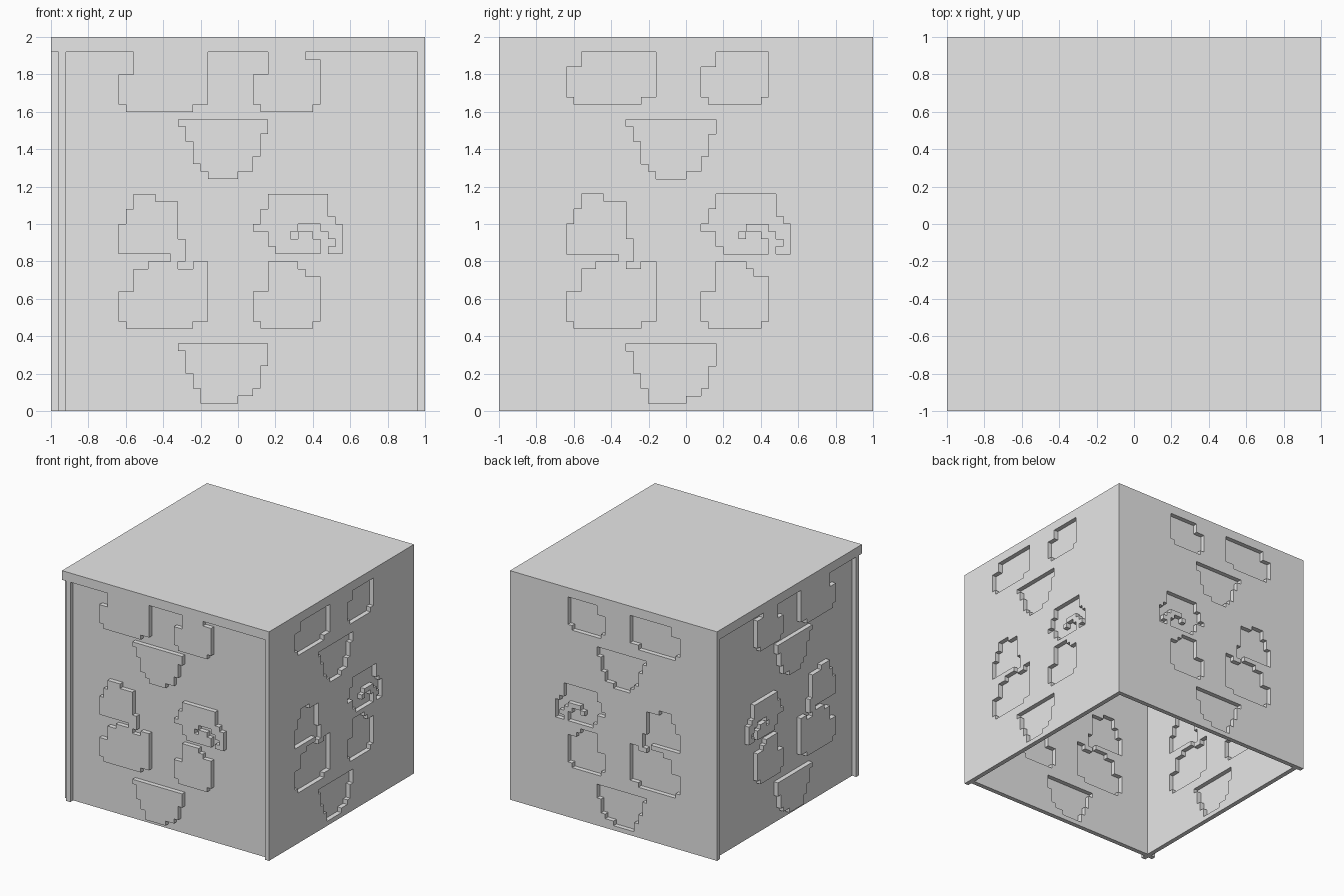
import bpy
import bmesh
from math import radians

cube = bpy.data.objects.get("Cube")
if cube:
    bpy.data.objects.remove(cube, do_unlink=True)

CELL = 0.04      # every part sits on this grid
HALF = 25        # half the width, in cells
LID_Z = 48       # underside of the lid, in cells

grey = bpy.data.materials.new("plain_grey")
grey.use_nodes = True
grey.diffuse_color = (0.8, 0.8, 0.8, 1)
grey.node_tree.nodes["Principled BSDF"].inputs["Base Color"].default_value = (0.8, 0.8, 0.8, 1)

# Stepped outlines: each pair is a sideways move, then an upright move
WIDE_BLOOM = [(-15, 11), (-6, 12), (-4, 20), (-6, 19), (-8, 20), (-7, 23), (-8, 28),
              (-11, 29), (-14, 27), (-15, 25), (-16, 21), (-9, 20), (-12, 19),
              (-14, 16), (-16, 12)]
WIDE_LEAF = [(-15, 11), (-6, 12), (-4, 20), (-14, 16), (-16, 12)]
SMALL_LEAF = [(3, 11), (10, 12), (11, 18), (9, 19), (8, 20), (4, 16), (2, 12)]
SWIRL = [(11, 23), (10, 24), (8.02, 23), (7, 24), (8, 25), (11, 24), (12, 23),
         (13, 22), (12, 21), (14, 25), (13, 26), (12, 29), (4, 27), (3, 25),
         (2, 24), (4, 22), (5, 21)]
LOW_POT = [(-8, 8), (-7, 5), (-6, 3), (-5, 1), (0, 2), (2, 3), (3, 6), (4, 9)]
HIGH_POT = [(-8, 38), (-7, 36), (-6, 33), (-5, 32), (-4, 31), (0, 32), (2, 34),
            (3, 37), (4, 39)]


def stepped(pairs, lift=0):
    """Turn the moves into corners, cut off at the lid."""
    corners = []
    z = pairs[-1][1]
    for x, next_z in pairs:
        for level in (z, next_z):
            corner = (x, min(level + lift, LID_Z))
            if corner not in corners:
                corners.append(corner)
        z = next_z
    return corners


def pattern(lift):
    """All the motifs of one wall; the top leaves repeat the lower ones."""
    motifs = [stepped(m) for m in (WIDE_BLOOM, SMALL_LEAF, SWIRL, LOW_POT, HIGH_POT)]
    return motifs + [stepped(m, lift) for m in (WIDE_LEAF, SMALL_LEAF)]


def plate(name, outlines, location, turn):
    """A flat plate one cell thick, with inner outlines left as holes."""
    curve = bpy.data.curves.new(name, "CURVE")
    curve.dimensions = "2D"
    curve.fill_mode = "BOTH"
    curve.extrude = CELL / 2
    for outline in outlines:
        spline = curve.splines.new("POLY")
        spline.points.add(len(outline) - 1)
        for point, (u, v) in zip(spline.points, outline):
            point.co = (u * CELL, v * CELL, 0, 1)
        spline.use_cyclic_u = True
    helper = bpy.data.objects.new(name + "_outline", curve)
    bpy.context.collection.objects.link(helper)
    graph = bpy.context.evaluated_depsgraph_get()
    mesh = bpy.data.meshes.new_from_object(helper.evaluated_get(graph))
    bpy.data.objects.remove(helper, do_unlink=True)

    bm = bmesh.new()
    bm.from_mesh(mesh)
    bmesh.ops.remove_doubles(bm, verts=bm.verts, dist=0.0001)
    bmesh.ops.recalc_face_normals(bm, faces=bm.faces)
    for face in bm.faces:
        face.smooth = False
    bm.to_mesh(mesh)
    bm.free()
    mesh.materials.clear()
    mesh.materials.append(grey)
    obj = bpy.data.objects.new(name, mesh)
    obj.location = location
    obj.rotation_euler = (radians(90), 0, radians(turn))
    bpy.context.collection.objects.link(obj)


def wall(name, along_x, depth, end, top, lift):
    """A pierced panel, and its motifs set one cell towards the front or right."""
    motifs = pattern(lift)
    panel = [(-HALF, 0), (end, 0), (end, top), (-HALF, top)]
    for part, outlines, d in (("wall", [panel] + motifs, depth),
                              ("motifs", motifs, depth - 1)):
        offset = d * CELL
        place = (0, offset, 0) if along_x else (offset, 0, 0)
        plate(f"{name}_{part}", outlines, place, 0 if along_x else 90)


# Front and right walls sit back under the lid, with raised motifs
wall("front", True, -23.5, HALF - 1, LID_Z + 0.2, 29)
wall("right", False, -23.5, HALF - 1, LID_Z + 0.2, 29)
# Back and left walls are flush with the lid, with sunken motifs
wall("back", True, 24.5, HALF - 1, 2 * HALF, 30)
wall("left", False, 24.5, HALF, 2 * HALF, 30)

# Lid
bpy.ops.mesh.primitive_cube_add(size=1, location=(-CELL / 2, -CELL / 2, 1.96))
lid = bpy.context.object
lid.name = "lid"
lid.scale = (1.96, 1.96, 2 * CELL)
lid.data.materials.append(grey)
